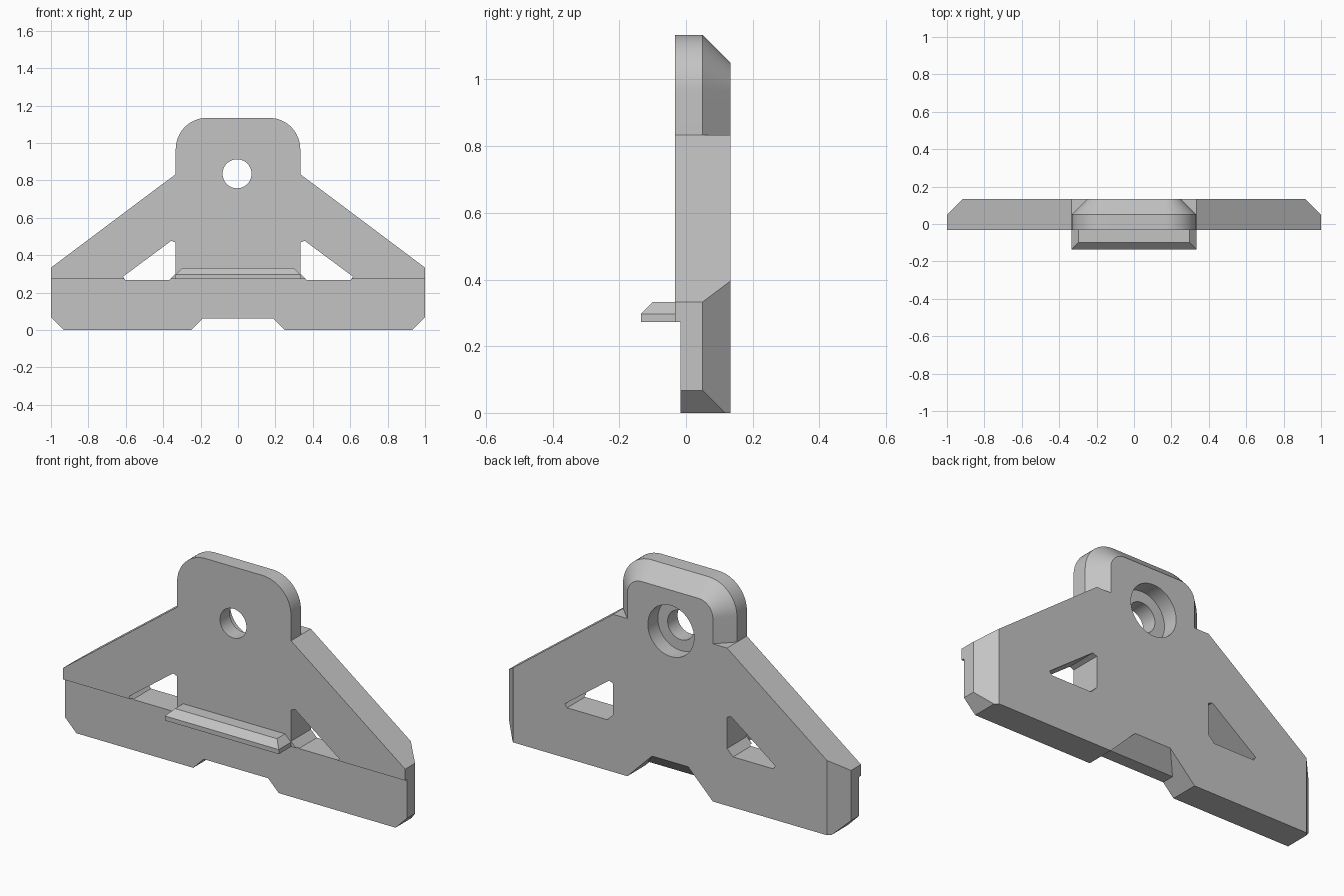
import bpy, bmesh, math
from mathutils import Vector

if "Cube" in bpy.data.objects:
    bpy.data.objects.remove(bpy.data.objects["Cube"])

grey = bpy.data.materials.new("plain_grey")
grey.use_nodes = True
grey.diffuse_color = (0.55, 0.55, 0.55, 1)
grey.node_tree.nodes["Principled BSDF"].inputs["Base Color"].default_value = grey.diffuse_color

FRONT, STEP, BEVEL, BACK = -0.033, -0.017, 0.05, 0.133
DROP = BACK - BEVEL          # size of the rear chamfer


def loft(name, rings):
    """Solid through matching closed rings of points, capped at both ends."""
    bm = bmesh.new()
    rows = [[bm.verts.new(p) for p in ring] for ring in rings]
    n = len(rows[0])
    for a, b in zip(rows, rows[1:]):
        for i in range(n):
            j = (i + 1) % n
            bm.faces.new((a[i], a[j], b[j], b[i]))
    bm.faces.new(rows[0][::-1])
    bm.faces.new(rows[-1])
    bmesh.ops.recalc_face_normals(bm, faces=bm.faces)
    mesh = bpy.data.meshes.new(name)
    bm.to_mesh(mesh)
    bm.free()
    mesh.materials.append(grey)
    ob = bpy.data.objects.new(name, mesh)
    bpy.context.collection.objects.link(ob)
    return ob


def at_y(outline, y):
    return [(x, y, z) for x, z in outline]


def mirrored(half):
    return half + [(-x, z) for x, z in reversed(half)]


def prism(name, outline, y0, y1):
    return loft(name, [at_y(outline, y0), at_y(outline, y1)])


def combine(target, other, operation):
    mod = target.modifiers.new(operation, 'BOOLEAN')
    mod.operation, mod.solver, mod.object = operation, 'EXACT', other
    bpy.context.view_layer.objects.active = target
    bpy.ops.object.modifier_apply(modifier=mod.name)
    bpy.data.objects.remove(other)


def circle(r, cx, cz, n=48):
    return [(cx + r * math.cos(math.tau * i / n), cz + r * math.sin(math.tau * i / n)) for i in range(n)]


# Main triangular plate
half = [(0.933, 0), (1, 0.067), (1, 0.333), (0.333, 0.833)]
bracket = prism("bracket_plate", mirrored(half), FRONT, BACK)

# Rear chamfers on the two upright ends
bm = bmesh.new()
bm.from_mesh(bracket.data)
for side in (1, -1):
    cut = bmesh.ops.bisect_plane(bm, geom=bm.verts[:] + bm.edges[:] + bm.faces[:],
                                 plane_co=(side, BEVEL, 0), plane_no=Vector((side, 1, 0)),
                                 clear_outer=True)
    edges = [e for e in cut["geom_cut"] if isinstance(e, bmesh.types.BMEdge)]
    bmesh.ops.contextual_create(bm, geom=edges)
bmesh.ops.recalc_face_normals(bm, faces=bm.faces)
bm.to_mesh(bracket.data)
bm.free()


# Rounded hanging tab, chamfered at the rear
def tab_outline(inset):
    edge, r = 0.333 - inset, 0.167 - inset
    arc = [(0.166 + r * math.cos(a), 0.967 + r * math.sin(a))
           for a in (math.pi / 2 * i / 16 for i in range(17))]
    return mirrored([(edge, 0.6)] + arc)


tab = loft("tab", [at_y(tab_outline(0), FRONT), at_y(tab_outline(0), BEVEL),
                   at_y(tab_outline(DROP), BACK)])
combine(bracket, tab, 'UNION')

# Recessed lower front
lower = [(-1.2, -0.2), (1.2, -0.2), (1.2, 0.273), (-1.2, 0.273)]
combine(bracket, prism("step_cutter", lower, -0.3, STEP), 'DIFFERENCE')


# Bottom notch, flaring upward toward the rear
def notch(top):
    return mirrored([(0.35, -0.1), (0.25 - top, top)])


flare = 0.05
combine(bracket, loft("notch_cutter", [at_y(notch(0.062), -0.2), at_y(notch(0.062), BEVEL),
                                       at_y(notch(0.062 + DROP + flare), BACK + flare)]), 'DIFFERENCE')

# Triangular windows with trimmed corners
window = [(0.333, 0.302), (0.368, 0.267), (0.602, 0.267), (0.615, 0.285), (0.356, 0.477), (0.333, 0.467)]
for side in (1, -1):
    combine(bracket, prism("window_cutter", [(side * x, z) for x, z in window], -0.3, 0.3), 'DIFFERENCE')

# Screw hole with a rear counterbore
for r, start in ((0.0775, -0.3), (0.135, BEVEL)):
    combine(bracket, prism("hole_cutter", circle(r, -0.005, 0.835), start, 0.3), 'DIFFERENCE')


# Front ledge with bevelled upper edges
def ledge_ring(inset, z):
    x, y = 0.333 - inset, -0.135 + inset
    return [(-x, y, z), (x, y, z), (x, -0.025, z), (-x, -0.025, z)]


ledge = loft("front_ledge", [ledge_ring(0, 0.273), ledge_ring(0, 0.297), ledge_ring(0.035, 0.332)])
combine(bracket, ledge, 'UNION')

# Smooth curved surfaces, keep edges crisp
bpy.ops.object.select_all(action='DESELECT')
bracket.select_set(True)
bpy.context.view_layer.objects.active = bracket
bpy.ops.object.shade_smooth_by_angle(angle=math.radians(20))
